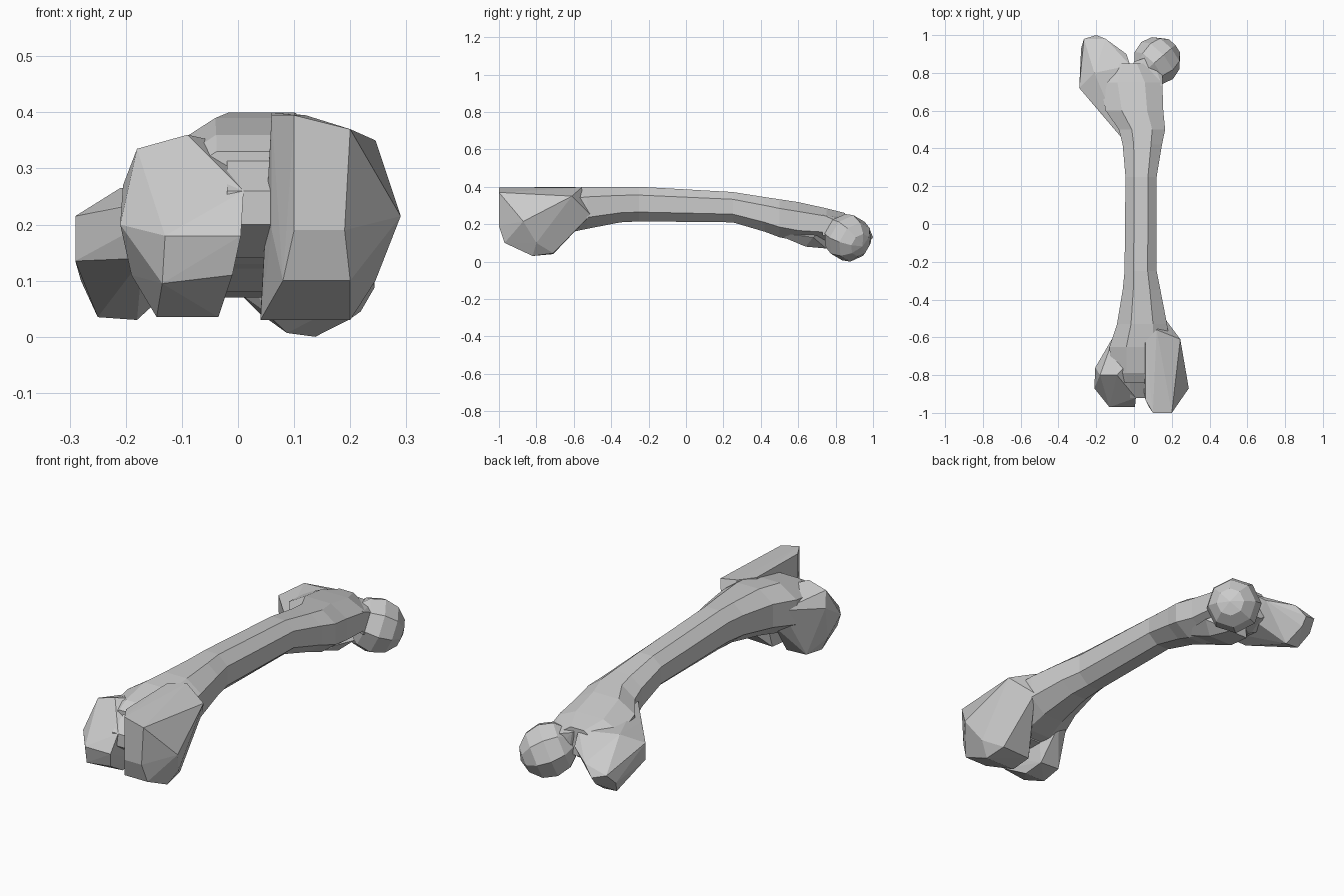
import bpy, bmesh
from mathutils import Vector, Matrix


def finish(name, bm):
    bmesh.ops.recalc_face_normals(bm, faces=bm.faces[:])
    me = bpy.data.meshes.new(name)
    bm.to_mesh(me)
    bm.free()
    ob = bpy.data.objects.new(name, me)
    bpy.context.collection.objects.link(ob)
    return ob


def loft(name, sections):
    """Eight-sided tube along y; each section is (y, x0, x1, z0, z1)."""
    bm = bmesh.new()
    shape = [(0.3, 0), (0.7, 0), (1, 0.27), (1, 0.76),
             (0.72, 1), (0.28, 1), (0, 0.76), (0, 0.27)]
    rings = []
    for y, x0, x1, z0, z1 in sections:
        rings.append([bm.verts.new((x0 + u * (x1 - x0), y, z0 + v * (z1 - z0)))
                      for u, v in shape])
    for a, b in zip(rings, rings[1:]):
        for i in range(8):
            j = (i + 1) % 8
            bm.faces.new((a[i], a[j], b[j], b[i]))
    bm.faces.new(rings[0])
    bm.faces.new(rings[-1])
    return finish(name, bm)


def hull(name, points):
    """Faceted lump wrapped round a few corner points."""
    bm = bmesh.new()
    for p in points:
        bm.verts.new(p)
    res = bmesh.ops.convex_hull(bm, input=bm.verts[:])
    loose = [v for v in bm.verts if not v.link_faces]
    bmesh.ops.delete(bm, geom=loose, context='VERTS')
    return finish(name, bm)


# Bowed shaft flaring at both ends
loft("shaft", [
    (-0.84, -0.10, 0.12, 0.16, 0.33),
    (-0.79, -0.12, 0.17, 0.14, 0.36),
    (-0.65, -0.13, 0.19, 0.15, 0.39),
    (-0.53, -0.09, 0.175, 0.175, 0.40),
    (-0.35, -0.06, 0.14, 0.21, 0.40),
    (-0.25, -0.05, 0.12, 0.215, 0.40),
    (0.25, -0.045, 0.12, 0.21, 0.372),
    (0.42, -0.06, 0.148, 0.16, 0.345),
    (0.50, -0.08, 0.165, 0.13, 0.333),
    (0.60, -0.15, 0.155, 0.11, 0.318),
    (0.75, -0.18, 0.15, 0.11, 0.285),
    (0.85, -0.10, 0.06, 0.13, 0.26),
])

# Larger condyle with its raised front ridge
hull("outer_condyle", [
    (0.10, -1, 0.395), (0.20, -1, 0.37), (0.10, -1, 0.19), (0.19, -1, 0.19),
    (0.06, -0.93, 0.395), (0.06, -0.93, 0.19),
    (0.08, -0.97, 0.10), (0.20, -0.97, 0.10),
    (0.04, -0.82, 0.03), (0.20, -0.82, 0.03),
    (0.04, -0.71, 0.04), (0.19, -0.71, 0.045),
    (0.29, -0.87, 0.215), (0.245, -0.80, 0.10), (0.245, -0.61, 0.35),
    (0.06, -0.62, 0.40), (0.12, -0.56, 0.395), (0.17, -0.51, 0.25),
])

# Smaller condyle
hull("inner_condyle", [
    (-0.18, -0.80, 0.335), (-0.09, -0.80, 0.36), (0.01, -0.92, 0.26),
    (0.005, -0.97, 0.18), (-0.13, -0.97, 0.18),
    (-0.135, -0.95, 0.095), (-0.01, -0.95, 0.11),
    (-0.035, -0.82, 0.035), (-0.145, -0.82, 0.035),
    (-0.19, -0.80, 0.11), (-0.21, -0.87, 0.20), (-0.205, -0.76, 0.27),
    (-0.035, -0.71, 0.045), (-0.14, -0.71, 0.05),
    (-0.10, -0.58, 0.30), (-0.05, -0.60, 0.20), (0.0, -0.70, 0.34),
])

# Bridge in the groove between the condyles
hull("groove_bridge", [(x, y, z) for x in (-0.02, 0.08) for y, z in
     ((-0.92, 0.26), (-0.92, 0.20), (-0.83, 0.14), (-0.70, 0.14), (-0.80, 0.34), (-0.70, 0.37))])

# Big bony process beside the ball
hull("large_trochanter", [
    (-0.29, 0.72, 0.215), (-0.29, 0.72, 0.135),
    (-0.18, 0.60, 0.24), (-0.17, 0.60, 0.14), (-0.06, 0.45, 0.26),
    (-0.02, 0.84, 0.25), (-0.04, 0.90, 0.20), (-0.15, 0.98, 0.18),
    (-0.20, 1.0, 0.13), (-0.265, 0.98, 0.15), (-0.28, 0.93, 0.10),
    (-0.25, 0.88, 0.035), (-0.18, 0.88, 0.03), (-0.20, 0.97, 0.09),
    (-0.21, 0.80, 0.265), (-0.275, 0.80, 0.10), (-0.06, 0.80, 0.14),
])

# Small process on the underside
hull("small_trochanter", [
    (-0.03, 0.45, 0.16), (0.10, 0.45, 0.16), (-0.05, 0.64, 0.08),
    (0.08, 0.64, 0.08), (-0.05, 0.75, 0.07), (0.05, 0.75, 0.07),
    (0.0, 0.79, 0.20), (0.14, 0.68, 0.13), (-0.10, 0.70, 0.20),
])

# Neck and ball head, pole pointing out along the neck
hull("neck", [
    (0.15, 0.73, 0.25), (0.15, 0.73, 0.14), (-0.02, 0.80, 0.26), (-0.02, 0.80, 0.14),
    (0.0, 0.86, 0.24), (0.02, 0.86, 0.13), (0.15, 0.80, 0.22), (0.15, 0.80, 0.13),
    (0.09, 0.89, 0.22), (0.09, 0.89, 0.12),
])
bm = bmesh.new()
turn = Vector((0.7, 0.6, -0.35)).to_track_quat('Z', 'Y').to_matrix().to_4x4()
bmesh.ops.create_uvsphere(bm, u_segments=8, v_segments=6, radius=0.129,
                          matrix=Matrix.Translation((0.122, 0.865, 0.127)) @ turn)
low = min(v.co.z for v in bm.verts)
bmesh.ops.translate(bm, verts=bm.verts[:], vec=(0, 0, -low))
finish("ball_head", bm)
